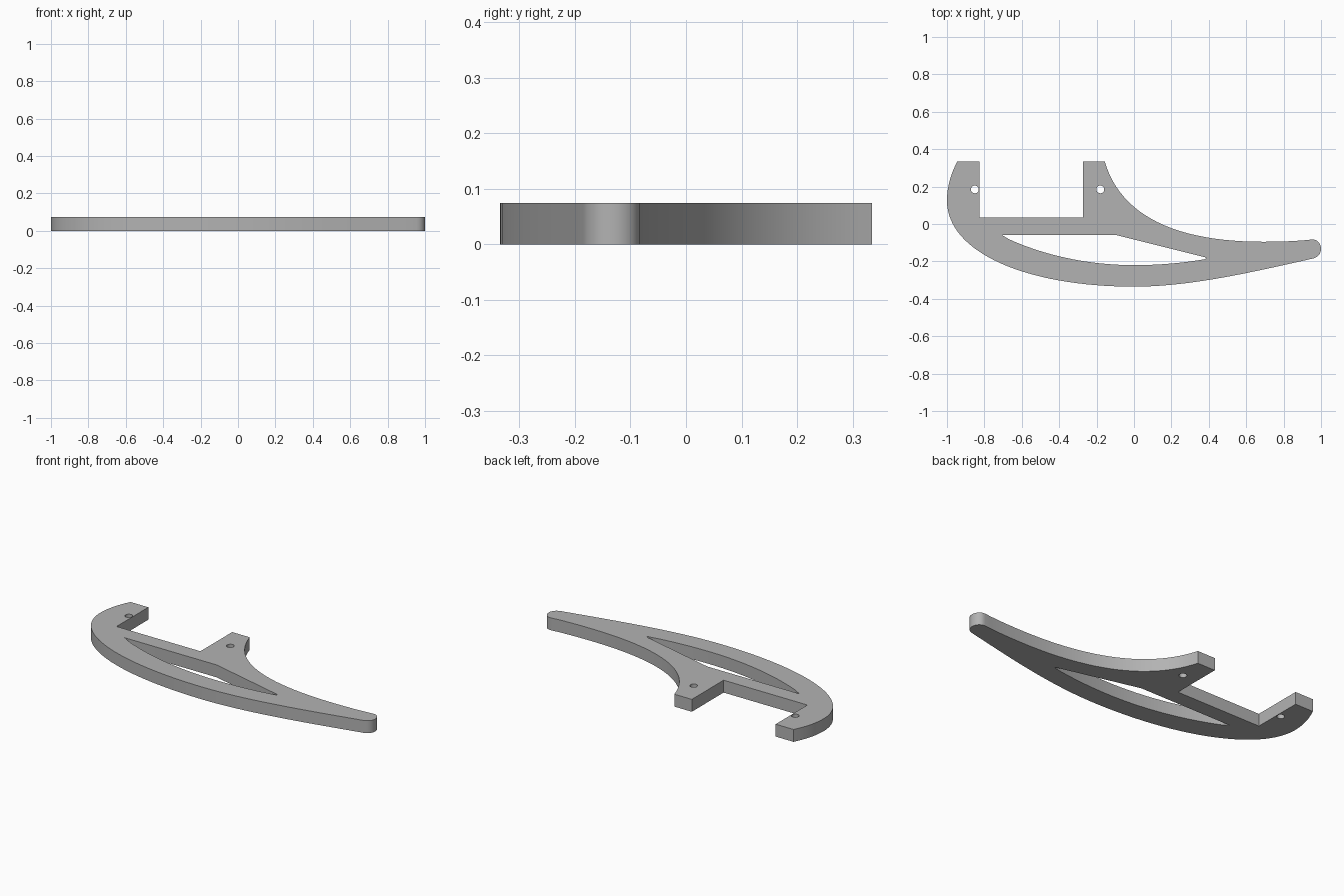
import bpy, bmesh, math
from mathutils import Vector
from mathutils.geometry import interpolate_bezier

if "Cube" in bpy.data.objects:
    bpy.data.objects.remove(bpy.data.objects["Cube"])

THICK = 0.074


def bezier(a, b, c, d, steps=16):
    """Points along a cubic segment, without its last point."""
    pts = interpolate_bezier(*[Vector((*p, 0)) for p in (a, b, c, d)], steps + 1)
    return [(p.x, p.y) for p in pts[:-1]]


def circle(x, y, r, n=24):
    return [(x + r * math.cos(math.tau * i / n), y + r * math.sin(math.tau * i / n))
            for i in range(n)]


# Outer profile: two posts with a square notch, then the swept arm and belly
post_bottom, top = 0.035, 0.335
outline = [(-0.945, top), (-0.827, top), (-0.827, post_bottom),
           (-0.273, post_bottom), (-0.273, top)]
outline += bezier((-0.157, top), (-0.07, 0.04), (0.23, -0.095), (0.69, -0.095), 24)
outline += bezier((0.69, -0.095), (0.78, -0.095), (0.87, -0.092), (0.95, -0.083), 6)
outline += bezier((0.95, -0.083), (0.98, -0.08), (1.0, -0.105), (1.0, -0.132), 8)
outline += bezier((1.0, -0.132), (1.0, -0.158), (0.985, -0.178), (0.955, -0.185), 8)
outline += bezier((0.955, -0.185), (0.62, -0.26), (0.3, -0.335), (0, -0.335), 20)
outline += bezier((0, -0.335), (-0.58, -0.335), (-1.0, -0.15), (-1.0, 0.125), 32)
outline += bezier((-1.0, 0.125), (-1.0, 0.2), (-0.98, 0.265), (-0.945, top), 8)

# Long window between the bar and the belly
window = [(-0.708, -0.058), (-0.1, -0.058), (0.38, -0.178), (0.387, -0.183)]
window += bezier((0.38, -0.188), (0.26, -0.209), (0.13, -0.22), (0, -0.22))
window += bezier((0, -0.22), (-0.25, -0.22), (-0.5, -0.165), (-0.708, -0.063))

# Pin holes in the posts
holes = [circle(-0.851, 0.185, 0.021), circle(-0.18, 0.185, 0.021)]

# Filled flat curve with thickness
curve = bpy.data.curves.new("bracket_profile", "CURVE")
curve.dimensions = "2D"
curve.fill_mode = "BOTH"
curve.extrude = THICK / 2
for loop in [outline, window] + holes:
    spline = curve.splines.new("POLY")
    spline.points.add(len(loop) - 1)
    for point, (x, y) in zip(spline.points, loop):
        point.co = (x, y, 0, 1)
    spline.use_cyclic_u = True

bracket = bpy.data.objects.new("curved_bracket", curve)
bpy.context.collection.objects.link(bracket)
bpy.context.view_layer.objects.active = bracket
bracket.select_set(True)
bpy.ops.object.convert(target="MESH")
bracket = bpy.context.object

# Join caps to walls and stand it on the floor
bm = bmesh.new()
bm.from_mesh(bracket.data)
bmesh.ops.remove_doubles(bm, verts=bm.verts, dist=0.0002)
bmesh.ops.recalc_face_normals(bm, faces=bm.faces)
bmesh.ops.translate(bm, verts=bm.verts, vec=(0, 0, THICK / 2))
bm.to_mesh(bracket.data)
bm.free()

grey = bpy.data.materials.new("light_grey")
grey.use_nodes = True
grey.diffuse_color = (0.45, 0.45, 0.45, 1)
grey.node_tree.nodes["Principled BSDF"].inputs["Base Color"].default_value = grey.diffuse_color
bracket.data.materials.clear()
bracket.data.materials.append(grey)
bpy.ops.object.shade_smooth_by_angle(angle=math.radians(30))
